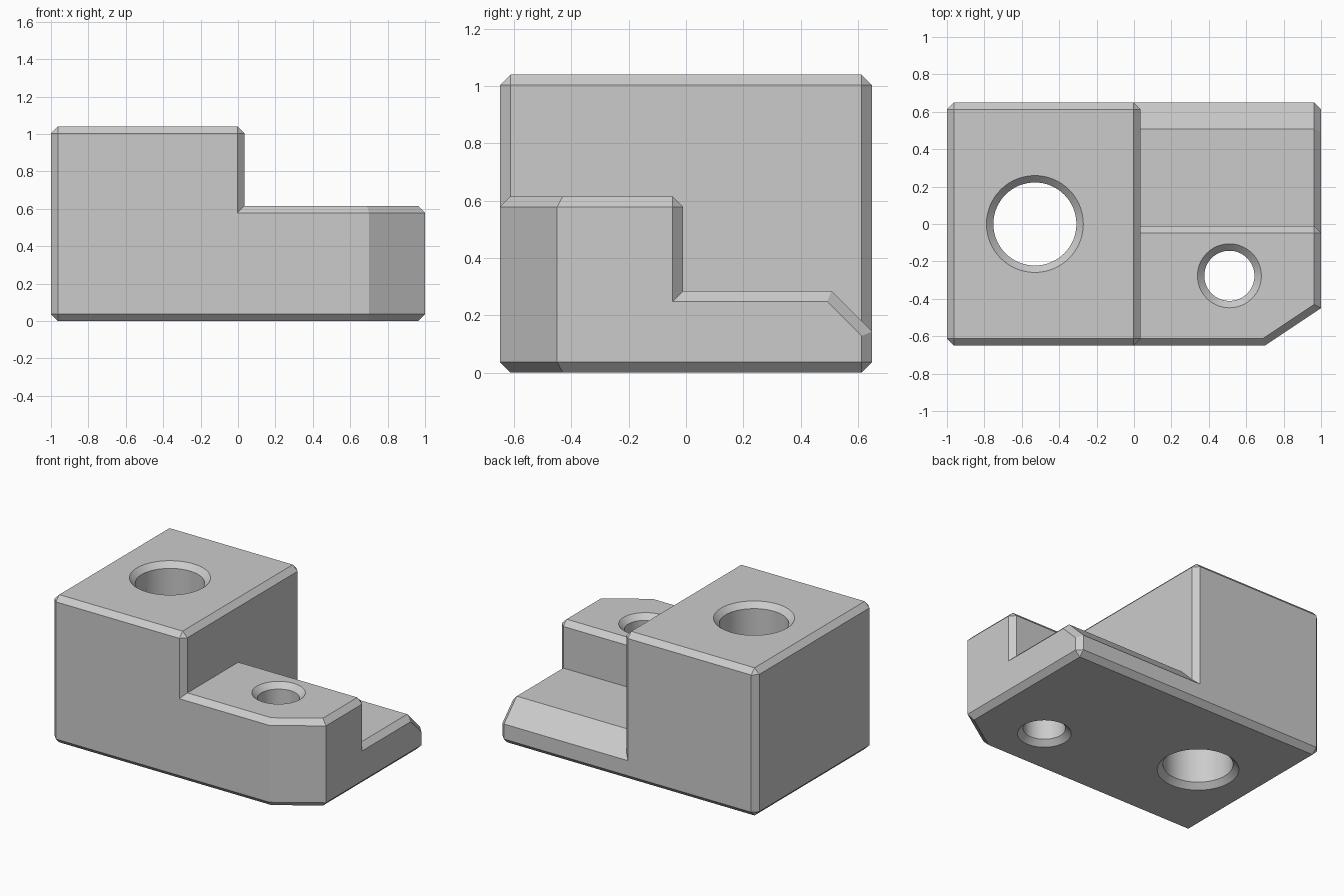
import bpy, bmesh, math
from mathutils import Vector

default = bpy.data.objects.get("Cube")
if default:
    bpy.data.objects.remove(default, do_unlink=True)

CHAMFER = 0.037
HALF_DEPTH = 0.65
TALL_H, STEP_H, LEDGE_H = 1.04, 0.615, 0.285

steel = bpy.data.materials.new("Plain Grey")
steel.use_nodes = True
GREY = (0.6, 0.6, 0.6, 1)
steel.diffuse_color = GREY
steel.node_tree.nodes["Principled BSDF"].inputs["Base Color"].default_value = GREY


def finish(bm, name):
    bmesh.ops.recalc_face_normals(bm, faces=bm.faces)
    mesh = bpy.data.meshes.new(name)
    bm.to_mesh(mesh)
    bm.free()
    mesh.materials.append(steel)
    obj = bpy.data.objects.new(name, mesh)
    bpy.context.collection.objects.link(obj)
    return obj


def chamfered_prism(name, outline, sweep):
    """Extrude a planar outline and chamfer its sharp edges."""
    bm = bmesh.new()
    face = bm.faces.new([bm.verts.new(p) for p in outline])
    extruded = bmesh.ops.extrude_face_region(bm, geom=[face], use_keep_orig=True)
    moved = [g for g in extruded["geom"] if isinstance(g, bmesh.types.BMVert)]
    bmesh.ops.translate(bm, verts=moved, vec=Vector(sweep))
    bmesh.ops.recalc_face_normals(bm, faces=bm.faces)
    sharp = [e for e in bm.edges if e.calc_face_angle(0) > math.radians(60)]
    bmesh.ops.bevel(bm, geom=sharp, offset=CHAMFER, offset_type='OFFSET',
                    segments=1, affect='EDGES', clamp_overlap=False)
    return finish(bm, name)


def hole_cutter(name, x, y, radius, height, sides=64):
    """Cylinder that flares at both ends to countersink the hole."""
    over = 0.02
    flare = radius + CHAMFER + over
    profile = [(flare, -over), (radius, CHAMFER),
               (radius, height - CHAMFER), (flare, height + over)]
    bm = bmesh.new()
    rings = []
    for r, z in profile:
        rings.append([bm.verts.new((x + r * math.cos(math.tau * i / sides),
                                    y + r * math.sin(math.tau * i / sides), z))
                      for i in range(sides)])
    for low, high in zip(rings, rings[1:]):
        for i in range(sides):
            j = (i + 1) % sides
            bm.faces.new((low[i], low[j], high[j], high[i]))
    bm.faces.new(rings[0])
    bm.faces.new(rings[-1])
    cutter = finish(bm, name)
    cutter.hide_render = True
    return cutter


def combine(target, other, operation):
    mod = target.modifiers.new(operation.title(), 'BOOLEAN')
    mod.operation = operation
    mod.solver = 'EXACT'
    mod.object = other
    bpy.context.view_layer.objects.active = target
    bpy.ops.object.modifier_apply(modifier=mod.name)
    bpy.data.objects.remove(other, do_unlink=True)


D = HALF_DEPTH
# Tall block on the right half
body = chamfered_prism("stepped_block",
                       [(-1, -D, 0), (0.035, -D, 0), (0.035, D, 0), (-1, D, 0)],
                       (0, 0, TALL_H))

# Front step with a clipped outer corner
step = chamfered_prism("front_step",
                       [(-0.2, -D, 0), (0.7, -D, 0), (1, -0.45, 0),
                        (1, -0.01, 0), (-0.2, -0.01, 0)],
                       (0, 0, STEP_H))

# Low rear ledge with a sloping back
ledge = chamfered_prism("rear_ledge",
                        [(-0.2, -0.3, 0), (-0.2, D, 0), (-0.2, D, 0.143),
                         (-0.2, 0.508, LEDGE_H), (-0.2, -0.3, LEDGE_H)],
                        (1.2, 0, 0))

combine(body, step, 'UNION')
combine(body, ledge, 'UNION')

# Countersunk through holes
combine(body, hole_cutter("large_hole", -0.53, 0.0, 0.222, TALL_H), 'DIFFERENCE')
combine(body, hole_cutter("small_hole", 0.51, -0.277, 0.134, STEP_H), 'DIFFERENCE')

# Smooth hole walls, crisp edges everywhere else
bpy.ops.object.select_all(action='DESELECT')
body.select_set(True)
bpy.context.view_layer.objects.active = body
bpy.ops.object.shade_smooth_by_angle(angle=math.radians(20))
